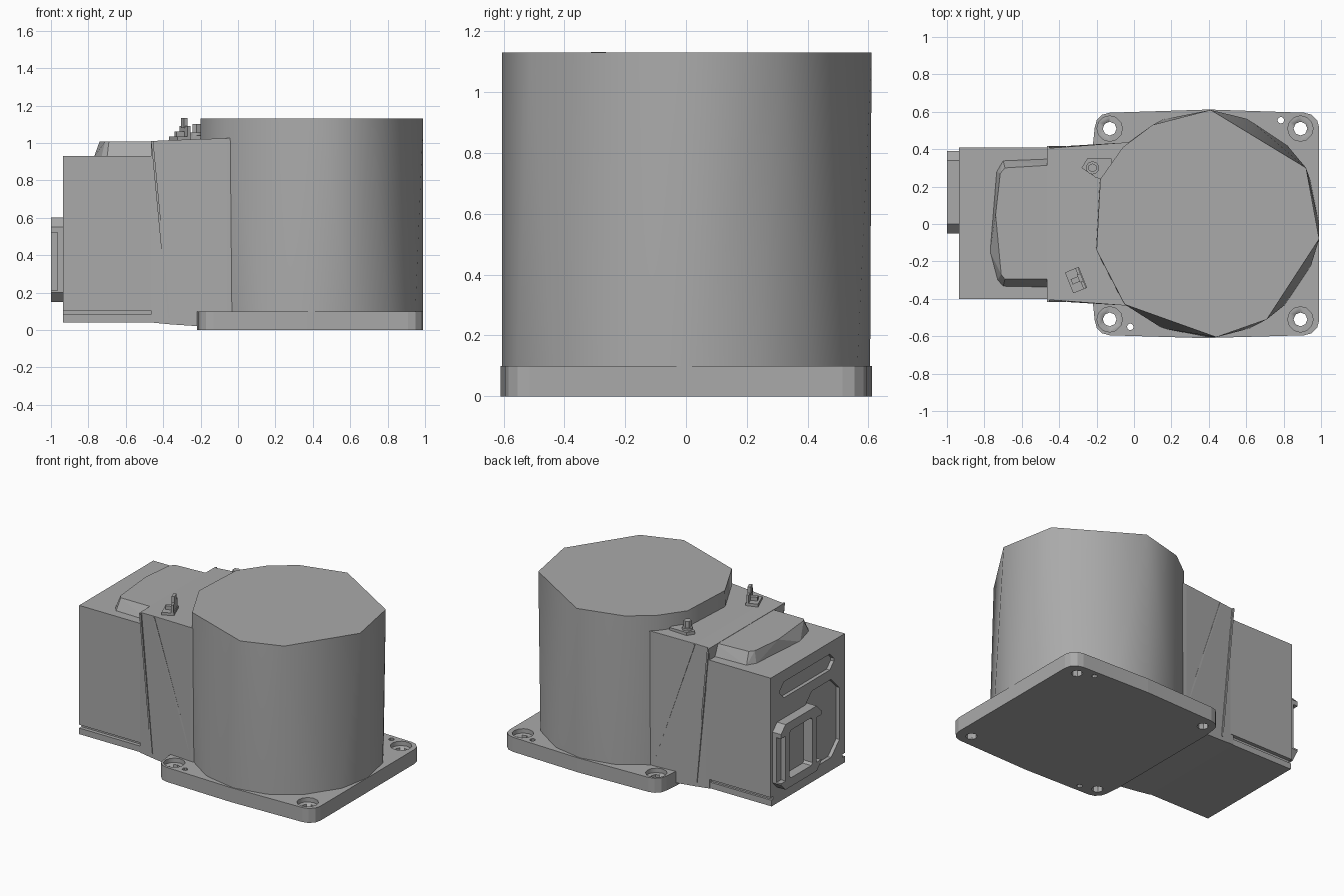
import bpy, bmesh, math
from mathutils import Matrix, Vector

cube = bpy.data.objects.get("Cube")
if cube:
    bpy.data.objects.remove(cube, do_unlink=True)

grey = bpy.data.materials.new("machine grey")
grey.use_nodes = True
grey.diffuse_color = (0.4, 0.4, 0.4, 1)
grey.node_tree.nodes["Principled BSDF"].inputs["Base Color"].default_value = (0.4, 0.4, 0.4, 1)


def finish(name, bm, smooth=0):
    bmesh.ops.recalc_face_normals(bm, faces=bm.faces)
    mesh = bpy.data.meshes.new(name)
    bm.to_mesh(mesh)
    bm.free()
    mesh.materials.append(grey)
    obj = bpy.data.objects.new(name, mesh)
    bpy.context.collection.objects.link(obj)
    if smooth:
        bpy.ops.object.select_all(action='DESELECT')
        obj.select_set(True)
        bpy.context.view_layer.objects.active = obj
        bpy.ops.object.shade_smooth_by_angle(angle=math.radians(smooth))
    return obj


def hull(name, points, smooth=0):
    """Convex solid around a set of points."""
    bm = bmesh.new()
    for p in points:
        bm.verts.new(p)
    out = bmesh.ops.convex_hull(bm, input=bm.verts)
    loose = [v for v in bm.verts if not v.link_faces]
    bmesh.ops.delete(bm, geom=loose, context='VERTS')
    bmesh.ops.dissolve_limit(bm, angle_limit=0.01, verts=bm.verts, edges=bm.edges)
    return finish(name, bm, smooth)


def box(name, x, y, z):
    return hull(name, [(a, b, c) for a in x for b in y for c in z])


def level(outline, z):
    return [(x, y, z) for x, y in outline]


def end_prism(name, outline, x0, x1):
    """Solid from a y-z outline swept along x."""
    return hull(name, [(x, y, z) for x in (x0, x1) for y, z in outline])


def cylinder(name, x, y, z0, z1, r, sides=12):
    bm = bmesh.new()
    bmesh.ops.create_cone(bm, cap_ends=True, segments=sides, radius1=r, radius2=r,
                          depth=z1 - z0, matrix=Matrix.Translation((x, y, (z0 + z1) / 2)))
    return finish(name, bm, 35)


def cut(obj, cutter):
    mod = obj.modifiers.new("cut", 'BOOLEAN')
    mod.operation, mod.solver, mod.object = 'DIFFERENCE', 'EXACT', cutter
    bpy.context.view_layer.objects.active = obj
    bpy.ops.object.modifier_apply(modifier=mod.name)
    bpy.data.objects.remove(cutter, do_unlink=True)


def chamfered(y0, y1, z0, z1, c):
    """Rectangle in y-z with cut corners."""
    return [(y0 + c, z0), (y1 - c, z0), (y1, z0 + c), (y1, z1 - c),
            (y1 - c, z1), (y0 + c, z1), (y0, z1 - c), (y0, z0 + c)]


# Faceted drum: irregular top polygon over a rounder foot
top = [(0.41, 0.61), (0.92, 0.30), (0.99, -0.08), (0.71, -0.51), (0.44, -0.605),
       (-0.05, -0.43), (-0.20, -0.14), (-0.18, 0.24), (-0.06, 0.41), (0.10, 0.53)]
foot = [(0.385 + 0.605 * math.cos(a), 0.605 * math.sin(a))
        for a in (math.tau * i / 16 for i in range(16))]
hull("drum", level(top, 1.13) + level(foot, 0), 25)

# Base plate with rounded corners, slightly bowed sides and bolt holes
outline = [(0.40, 0.612), (0.37, -0.61)]
for sx, cx in ((-1, -0.13), (1, 0.91)):
    for sy in (-1, 1):
        outline += [(cx + sx * 0.08 * math.cos(t), sy * (0.515 + 0.08 * math.sin(t)))
                    for t in (0, 0.52, 1.05, 1.57)]
outline += [(-0.22, 0.42), (-0.22, -0.42)]
plate = hull("base_plate", level(outline, 0) + level(outline, 0.1))
for x in (-0.13, 0.89):
    for y in (-0.51, 0.51):
        cut(plate, cylinder("counterbore", x, y, 0.07, 0.2, 0.068))
        cut(plate, cylinder("bolt_hole", x, y, -0.1, 0.2, 0.037, 8))
for x, y in ((0.785, 0.555), (-0.02, -0.55)):
    cut(plate, cylinder("pin_hole", x, y, -0.1, 0.2, 0.018, 8))

# Neck joining the drum and the rear housing, split by sloping creases
neck = []
for x, y, low, high in ((-0.465, 0.405, 0.04, 1.01), (-0.36, 0.412, 0.03, 1.015),
                        (-0.06, 0.435, 0.01, 1.025), (0.1, 0.435, 0.01, 1.025)):
    neck += [(x, s * y, z) for s in (-1, 1) for z in (low, high)]
hull("neck", neck)
for side in (-1, 1):
    for name, (x0, z0), (x1, z1) in (("rear_seam", (-0.465, 1.01), (-0.375, 0.06)),
                                     ("front_seam", (-0.36, 1.01), (-0.075, 0.17))):
        hull(name, [(x + d, side * y, z) for x, z in ((x0, z0), (x1, z1))
                    for d in (0, 0.012) for y in (0.40, 0.417 + 0.06 * max(0, x + 0.36))])

# Rear housing with a narrower tray below
housing = box("rear_housing", (-0.935, -0.44), (-0.40, 0.41), (0.105, 0.93))
box("lower_tray", (-0.935, -0.44), (-0.375, 0.385), (0.04, 0.11))
for side in (-1, 1):
    box("tray_lip", (-0.935, -0.44), (side * 0.37, side * 0.40), (0.04, 0.082))

# Recesses in the rear face
cut(housing, end_prism("slot", chamfered(-0.28, 0.31, 0.74, 0.85, 0.045), -1, -0.91))
cut(housing, end_prism("recess", chamfered(-0.34, 0.05, 0.13, 0.67, 0.09), -1, -0.91))

# Connector frame on the rear face
frame = end_prism("connector_frame", chamfered(-0.05, 0.39, 0.15, 0.60, 0.05), -1, -0.90)
cut(frame, end_prism("opening", chamfered(0.045, 0.295, 0.21, 0.54, 0.015), -1.1, -0.925))
cut(frame, box("side_relief", (-1.1, -0.965), (-0.2, 0.0), (0.21, 0.52)))
cut(frame, box("side_relief", (-1.1, -0.965), (0.34, 0.5), (0.21, 0.52)))

# Raised cover with sloping sides
cover_low = [(-0.44, -0.34), (-0.70, -0.335), (-0.73, -0.30), (-0.77, -0.15),
             (-0.735, 0.28), (-0.70, 0.34), (-0.44, 0.35)]
cover_high = [(-0.44, -0.295), (-0.69, -0.295), (-0.71, -0.27), (-0.74, 0.05),
              (-0.715, 0.27), (-0.69, 0.30), (-0.44, 0.315)]
hull("raised_cover", level(cover_low, 0.925) + level(cover_high, 1.008))

# Upright tag bracket
turn = Matrix.Translation((-0.31, -0.30, 0)) @ Matrix.Rotation(math.radians(22), 4, 'Z')


def turned(name, x, y, z):
    box(name, x, y, z).matrix_world = turn


turned("bracket_foot", (-0.04, 0.04), (-0.06, 0.06), (1.01, 1.035))
turned("bracket_post", (0.02, 0.035), (-0.06, 0.06), (1.02, 1.09))
turned("bracket_tip", (0.015, 0.035), (-0.02, 0.025), (1.08, 1.132))
turned("bracket_stud", (-0.025, 0.02), (-0.015, 0.015), (1.03, 1.06))

# Earth bolt on its triangular pad
pad = [(-0.28, 0.30), (-0.25, 0.35), (-0.12, 0.35), (-0.12, 0.24), (-0.20, 0.245)]
hull("bolt_pad", level(pad, 1.01) + level(pad, 1.04))
cylinder("bolt_washer", -0.222, 0.30, 1.03, 1.055, 0.035)
cylinder("bolt_head", -0.222, 0.30, 1.05, 1.10, 0.024, 6)
